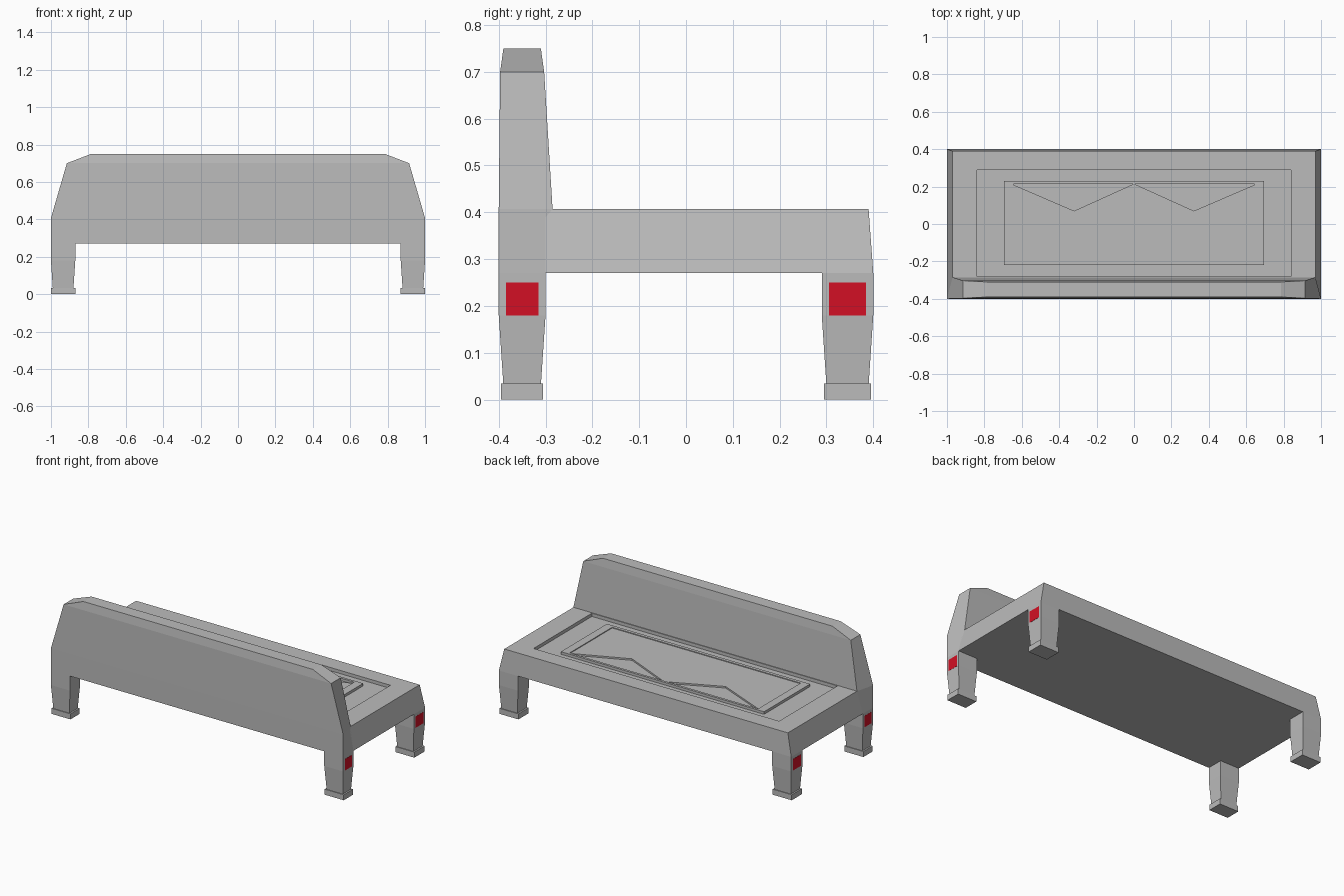
import bpy
import bmesh

if "Cube" in bpy.data.objects:
    bpy.data.objects.remove(bpy.data.objects["Cube"])


def material(name, rgb):
    m = bpy.data.materials.new(name)
    m.use_nodes = True
    m.diffuse_color = (*rgb, 1)
    m.node_tree.nodes["Principled BSDF"].inputs["Base Color"].default_value = (*rgb, 1)
    return m


grey = material("stone grey", (0.5, 0.5, 0.5))
red = material("signal red", (0.65, 0.005, 0.018))


def rect(x0, x1, y0, y1, z):
    return [(x0, y0, z), (x1, y0, z), (x1, y1, z), (x0, y1, z)]


def loft(name, rings, mat, mirror=False):
    """Skin matching rings of points, cap both ends, optionally mirror in x."""
    bm = bmesh.new()
    loops = [[bm.verts.new(p) for p in ring] for ring in rings]
    n = len(loops[0])
    for a, b in zip(loops, loops[1:]):
        for i in range(n):
            j = (i + 1) % n
            bm.faces.new((a[i], a[j], b[j], b[i]))
    bm.faces.new(loops[0][::-1])
    bm.faces.new(loops[-1])
    bmesh.ops.recalc_face_normals(bm, faces=bm.faces)
    mesh = bpy.data.meshes.new(name)
    bm.to_mesh(mesh)
    bm.free()
    mesh.materials.append(mat)
    ob = bpy.data.objects.new(name, mesh)
    bpy.context.collection.objects.link(ob)
    if mirror:
        ob.modifiers.new("mirror", 'MIRROR')
    return ob


# Seat slab with tapered sides and a sunken top
loft("seat", [
    rect(-1, 1, -0.30, 0.40, 0.27),
    rect(-0.97, 0.97, -0.30, 0.39, 0.407),
    rect(-0.84, 0.84, -0.28, 0.29, 0.407),
    rect(-0.84, 0.84, -0.28, 0.29, 0.387),
], grey)


# Backrest, narrowing towards the top with bevelled shoulders
def back_ring(outer, inner, y0, y1, z):
    return [(-outer, y0, z), (outer, y0, z), (inner, y1, z), (-inner, y1, z)]


loft("backrest", [
    back_ring(1, 1, -0.40, -0.30, 0.27),
    back_ring(1, 0.97, -0.40, -0.285, 0.407),
    back_ring(0.915, 0.915, -0.397, -0.303, 0.70),
    back_ring(0.785, 0.785, -0.39, -0.31, 0.75),
], grey)

# Raised frame in the seat, with a zigzag-edged panel set into it
loft("seat_frame", [
    rect(-0.695, 0.695, -0.22, 0.23, 0.38),
    rect(-0.695, 0.695, -0.22, 0.23, 0.403),
    rect(-0.645, 0.645, -0.20, 0.215, 0.403),
    rect(-0.645, 0.645, -0.20, 0.215, 0.388),
], grey)
zigzag = [(-0.645, -0.20), (0.645, -0.20), (0.645, 0.21), (0.32, 0.07),
          (0, 0.215), (-0.32, 0.07), (-0.645, 0.21)]
loft("seat_panel", [[(x, y, z) for x, y in zigzag] for z in (0.385, 0.398)], grey)

# Legs, feet and red side plates
for name, y0, y1 in (("front", -0.40, -0.30), ("back", 0.29, 0.40)):
    loft(name + "_legs", [
        rect(0.88, 0.99, y0 + 0.01, y1 - 0.01, 0.03),
        rect(0.87, 1, y0, y1, 0.18),
        rect(0.87, 1, y0, y1, 0.27),
    ], grey, True)
    loft(name + "_feet", [
        rect(0.87, 1, y0 + 0.005, y1 - 0.005, z) for z in (0, 0.034)
    ], grey, True)
    loft(name + "_side_plates", [
        rect(0.996, 1.001, y0 + 0.015, y1 - 0.015, z) for z in (0.18, 0.25)
    ], red, True)
